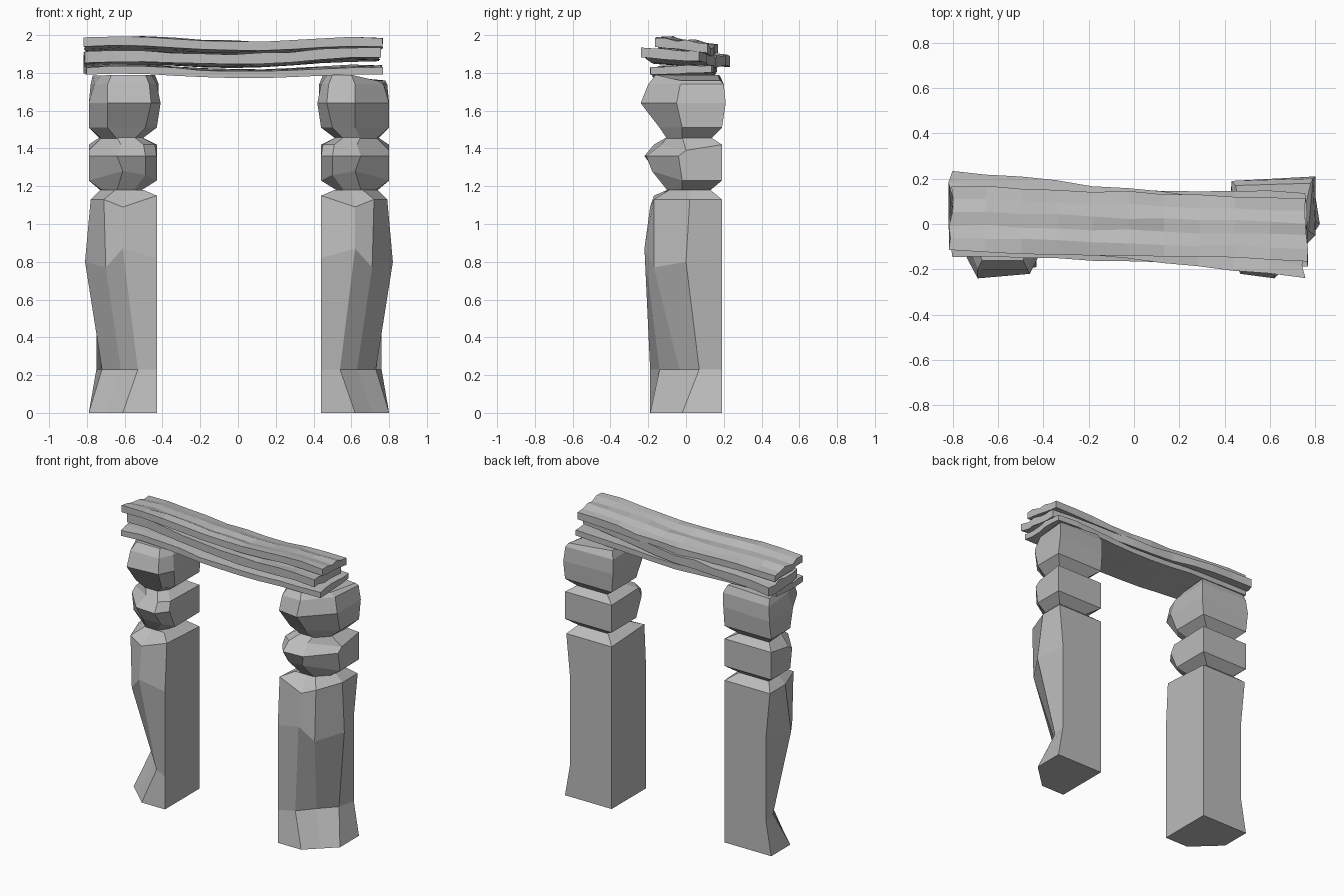
import bpy, bmesh, math, random

old = bpy.data.objects.get("Cube")
if old:
    bpy.data.objects.remove(old, do_unlink=True)

# One grey stone colour
GREY = (0.5, 0.5, 0.5, 1.0)
stone = bpy.data.materials.new("stone_grey")
stone.diffuse_color = GREY
stone.use_nodes = True
stone.node_tree.nodes["Principled BSDF"].inputs["Base Color"].default_value = GREY


def loft(name, rings, place=lambda p: p):
    """Skin a closed solid through rings that share a point count."""
    bm = bmesh.new()
    loops = [[bm.verts.new(place(p)) for p in ring] for ring in rings]
    for low, high in zip(loops, loops[1:]):
        for i in range(len(low)):
            j = (i + 1) % len(low)
            bm.faces.new((low[i], low[j], high[j], high[i]))
    bm.faces.new(loops[0][::-1])
    bm.faces.new(loops[-1])
    bmesh.ops.recalc_face_normals(bm, faces=bm.faces[:])
    mesh = bpy.data.meshes.new(name)
    bm.to_mesh(mesh)
    bm.free()
    mesh.materials.append(stone)
    obj = bpy.data.objects.new(name, mesh)
    bpy.context.collection.objects.link(obj)
    return obj


def level(z, *points):
    """Ring at one height; a point may carry its own height."""
    return [(p[0], p[1], p[2] if len(p) > 2 else z) for p in points]


def waist(z):
    return level(z, (.52, -.04), (.56, -.1), (.65, -.1), (.73, -.02), (.74, .13), (.52, .13))


# Ring order: inner front, front, front cut, outer cut, outer back, inner back
def shaft_rings():
    back = (.44, .19)
    return [
        level(0, (.44, -.19), (.62, -.19), (.71, -.105), (.8, -.02), (.8, .19), back),
        level(.23, (.44, -.19), (.54, -.14), (.63, -.035), (.73, .07), (.76, .19), back),
        level(.82, (.44, -.19), (.62, -.22, .87), (.71, -.17, .77), (.82, 0, .8), (.76, .19), back),
        level(1.13, (.44, -.17, 1.15), (.62, -.19, 1.09), (.72, -.17), (.79, .02), (.79, .19), back),
        level(1.18, (.51, -.1), (.6, -.1), (.66, -.09), (.74, .02), (.74, .13), (.51, .13)),
    ]


def lower_block_rings():
    back, side = (.44, .19), (.8, .19)
    return [
        waist(1.18),
        level(1.23, (.44, -.08), (.5, -.15, 1.26), (.62, -.18, 1.28), (.8, -.02), side, back),
        level(1.36, (.44, -.14), (.5, -.22), (.65, -.21), (.8, -.04), side, back),
        level(1.42, (.45, -.12), (.51, -.17), (.63, -.13), (.8, 0, 1.39), side, back),
        waist(1.46),
    ]


def upper_block_rings(nose, drop):
    return [
        waist(1.45),
        level(1.51, (.44, -.08), (.5, -.14), (nose, -.14), (.8, -.02), (.8, .19), (.44, .19)),
        level(1.64, (.42, -.12), (.47, -.22), (nose, -.24), (.8, -.05), (.8, .21), (.43, .19)),
        level(1.74, (.44, -.1), (.48, -.2), (nose, -.2), (.77, -.03), (.79, .2), (.43, .19)),
        level(1.79, (.47, -.05), (.5, -.16), (nose - .02, -.16), (.73, -.03, 1.79 - drop),
              (.78, .18, 1.79 - drop), (.45, .17)),
    ]


# Two mirrored posts, each a shaft with two rough blocks on top
def mirrored(p):
    return (.01 - p[0], p[1], p[2])


for side, place, nose, drop in (("left", lambda p: p, .62, .03), ("right", mirrored, .7, .005)):
    loft(side + "_post_shaft", shaft_rings(), place)
    loft(side + "_lower_block", lower_block_rings(), place)
    loft(side + "_upper_block", upper_block_rings(nose, drop), place)


# Weathered lintel slabs, lofted along x between two end spans
def slab(name, x_span, y_left, y_right, z_left, z_right, tilt, rough, seed):
    rng = random.Random(seed)
    steps, strips = 10, 5
    grain = [rng.uniform(-rough, rough) for _ in range(strips + 1)]

    def mix(a, b, t):
        return a + (b - a) * t

    rings = []
    for s in range(steps + 1):
        t = s / steps
        x = mix(*x_span, t)
        y0, y1 = mix(y_left[0], y_right[0], t), mix(y_left[1], y_right[1], t)
        z0, z1 = mix(z_left[0], z_right[0], t), mix(z_left[1], z_right[1], t)
        wave = .012 * math.sin(2 * math.pi * (t * 1.2 + .1))
        top, under = [], []
        for k in range(strips + 1):
            u = k / strips
            y = mix(y0, y1, u) + rng.uniform(-.006, .006)
            lean = wave + tilt * (.5 - u)
            skew = rng.uniform(-.012, .012) if s in (0, steps) else 0
            top.append((x + skew, y, z1 + lean + grain[k] + rng.uniform(-rough, rough)))
            under.append((x + skew, y, z0 + lean + rng.uniform(-rough, rough) / 2))
        rings.append(top + under[::-1])
    return loft(name, rings)


slab("bottom_slab", (-.81, .76), (-.14, .16), (-.19, .14), (1.79, 1.83), (1.785, 1.825), -.01, .004, 3)
slab("middle_slab", (-.81, .75), (-.06, .24), (-.24, .07), (1.835, 1.89), (1.86, 1.91), .02, .006, 5)
slab("top_slab", (-.81, .76), (-.12, .17), (-.16, .11), (1.915, 1.965), (1.91, 1.96), .035, .006, 8)
